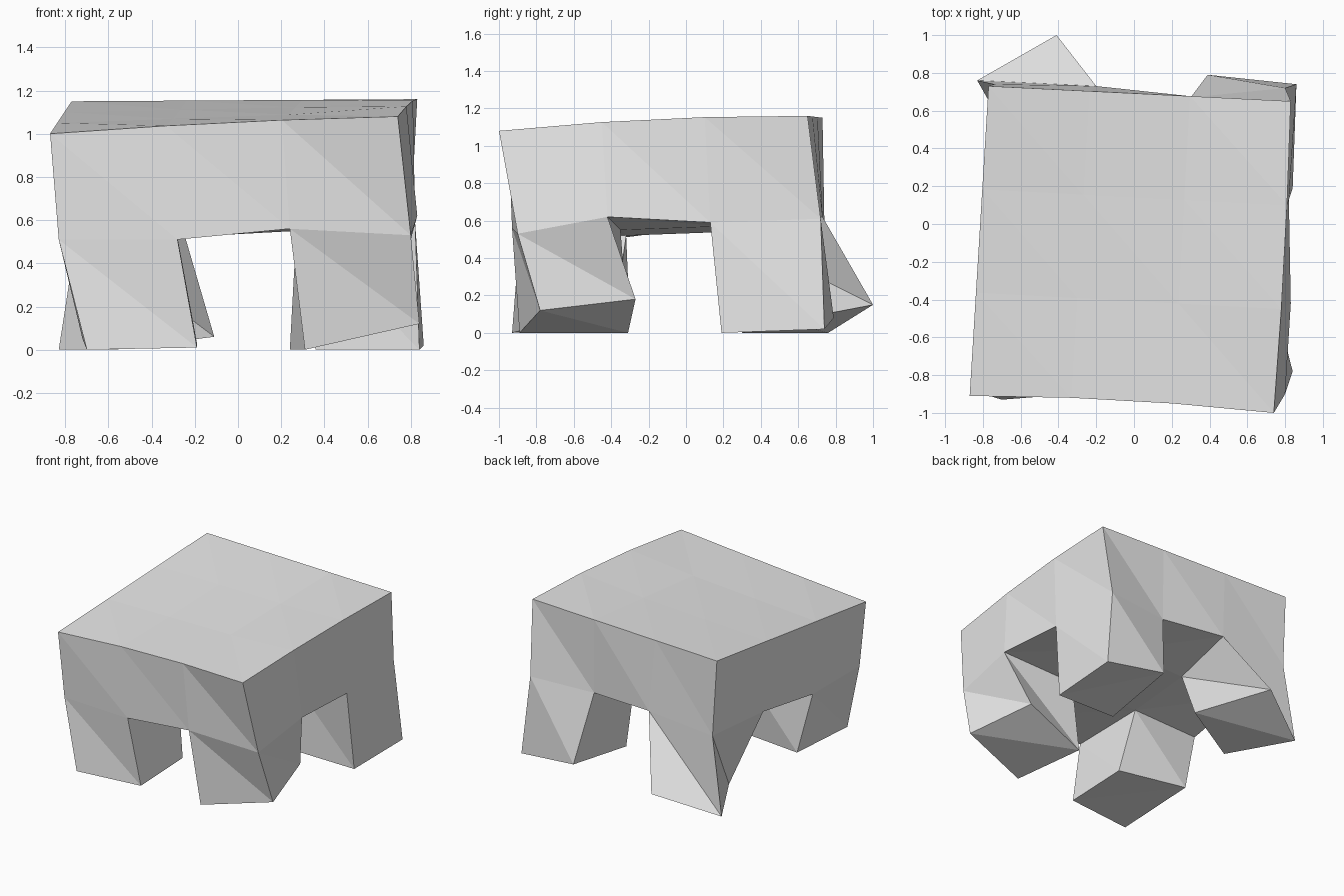
import bpy
import bmesh
from mathutils import Vector

cube = bpy.data.objects.get("Cube")
if cube:
    bpy.data.objects.remove(cube, do_unlink=True)

# One plain grey for the whole table
grey = bpy.data.materials.new("plain grey")
grey.use_nodes = True
grey.diffuse_color = (0.8, 0.8, 0.8, 1)
grey.node_tree.nodes["Principled BSDF"].inputs["Base Color"].default_value = grey.diffuse_color


def make_object(name, bm):
    """Turn a bmesh into a flat shaded object."""
    bmesh.ops.remove_doubles(bm, verts=bm.verts, dist=0.0001)
    mesh = bpy.data.meshes.new(name)
    bm.to_mesh(mesh)
    bm.free()
    mesh.materials.append(grey)
    obj = bpy.data.objects.new(name, mesh)
    bpy.context.collection.objects.link(obj)
    return obj


def facet(bm, a, b, c, d):
    """Split a bent quad along its a-c diagonal."""
    for corners in ((a, b, c), (a, c, d)):
        bm.faces.new([bm.verts.new(p) for p in corners])


def wall(bm, upper, lower):
    """Join two counter-clockwise loops with faceted sides."""
    for k in range(len(upper)):
        n = (k + 1) % len(upper)
        facet(bm, upper[k], lower[k], lower[n], upper[n])


def cell(i, j):
    """Grid keys around one cell, counter-clockwise from the front -x corner."""
    return [(i, j), (i + 1, j), (i + 1, j + 1), (i, j + 1)]


# Legs: upper section where it meets the block, and lower section at the foot
legs = {
    "front_right_leg": (
        (0, 0),
        [(-.83, -.89, .51), (-.28, -.92, .51), (-.28, -.32, .52), (-.83, -.33, .51)],
        [(-.7, -.93, 0), (-.19, -.89, .01), (-.19, -.39, .03), (-.72, -.3, .05)]),
    "front_left_leg": (
        (2, 0),
        [(.24, -.93, .56), (.8, -.9, .53), (.83, -.42, .62), (.27, -.35, .55)],
        [(.31, -.89, 0), (.84, -.78, .12), (.71, -.27, .18), (.24, -.31, 0)]),
    "back_left_leg": (
        (2, 2),
        [(.28, .2, .57), (.82, .13, .59), (.8, .72, .61), (.3, .67, .6)],
        [(.36, .2, 0), (.84, .19, 0), (.86, .74, .02), (.39, .79, .08)]),
    "back_right_leg": (
        (0, 2),
        [(-.8, .22, .58), (-.25, .22, .54), (-.2, .73, .62), (-.74, .74, .58)],
        [(-.57, .3, 0), (-.11, .53, .06), (-.41, 1, .15), (-.83, .76, 0)]),
}

under = {}
for name, (corner, upper, lower) in legs.items():
    under.update(zip(cell(*corner), upper))
    bm = bmesh.new()
    wall(bm, upper, lower)
    facet(bm, *reversed(lower))
    make_object(name, bm)

# Block top: a tilted sheet spread between its four corners, slightly crowned
front = Vector((-.87, -.91, 1.0)), Vector((.74, -1, 1.08))
back = Vector((-.77, .73, 1.15)), Vector((.83, .65, 1.16))
top = {}
for i in range(4):
    for j in range(4):
        p = front[0].lerp(front[1], i / 3).lerp(back[0].lerp(back[1], i / 3), j / 3)
        if i in (1, 2) and j == 0:
            p += Vector((0, .02, .01))
        if i == 3 and j in (1, 2):
            p += Vector((.01, 0, .02))
        top[i, j] = p

# Block: crowned top, rim around the outside, underside between the legs
rim = ([(i, 0) for i in range(3)] + [(3, j) for j in range(3)]
       + [(i, 3) for i in (3, 2, 1)] + [(0, j) for j in (3, 2, 1)])
leg_cells = [leg[0] for leg in legs.values()]
bm = bmesh.new()
wall(bm, [top[k] for k in rim], [under[k] for k in rim])
for i in range(3):
    for j in range(3):
        a, b, c, d = cell(i, j)
        facet(bm, top[b], top[c], top[d], top[a])
        if (i, j) not in leg_cells:
            facet(bm, under[d], under[c], under[b], under[a])
make_object("table_block", bm)
